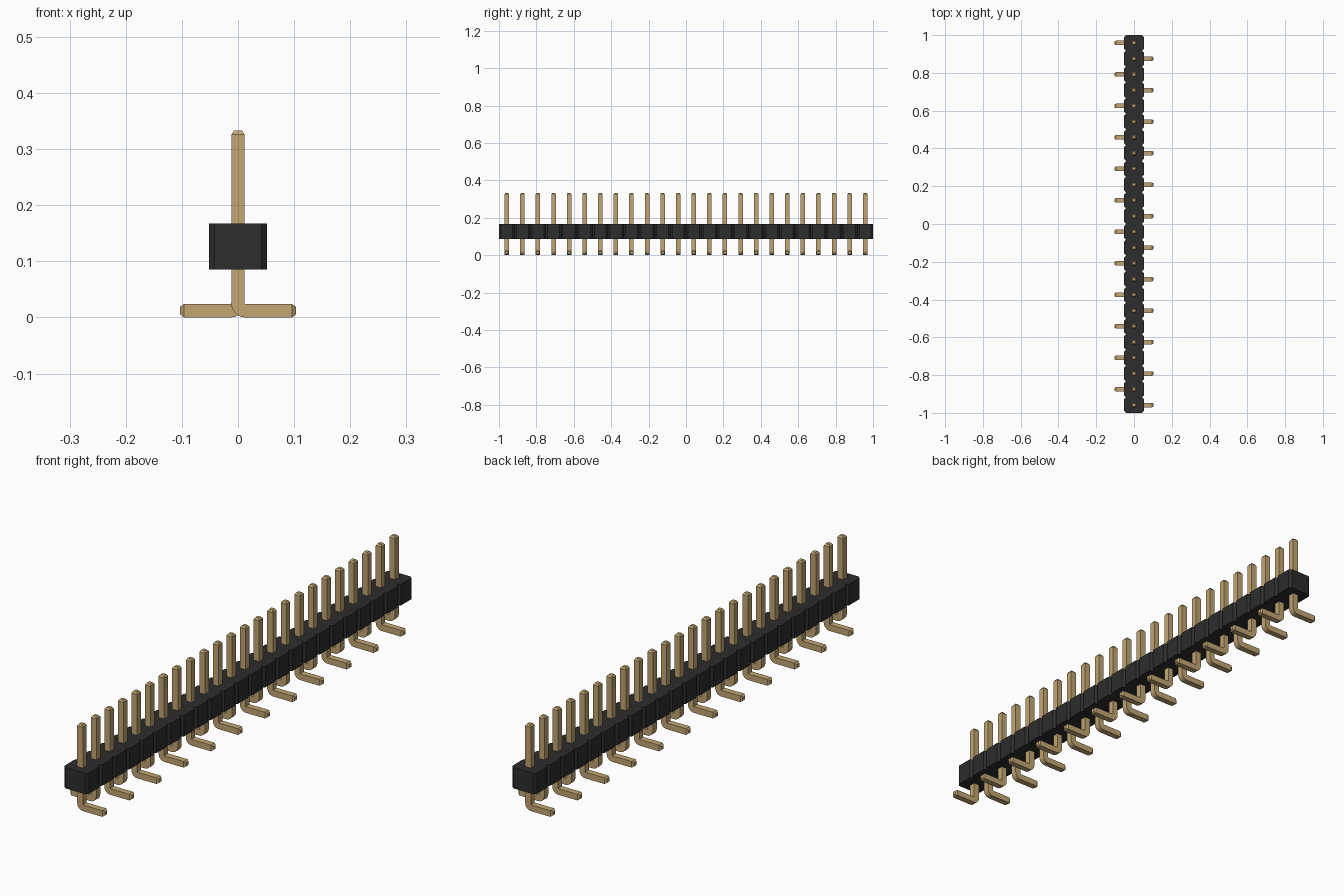
import bpy, bmesh, math
from mathutils import Vector

cube = bpy.data.objects.get("Cube")
if cube:
    bpy.data.objects.remove(cube, do_unlink=True)

COUNT = 24
PITCH = 2 / COUNT
HALF = 0.012            # half thickness of a pin
TOP, REACH = 0.333, 0.103
TIP = 0.007             # length of the tapered ends


def material(name, colour):
    mat = bpy.data.materials.new(name)
    mat.use_nodes = True
    mat.diffuse_color = (*colour, 1)
    bsdf = mat.node_tree.nodes["Principled BSDF"]
    bsdf.inputs["Base Color"].default_value = (*colour, 1)
    bsdf.inputs["Roughness"].default_value = 0.6
    return mat


def add_object(name, mesh):
    obj = bpy.data.objects.new(name, mesh)
    bpy.context.collection.objects.link(obj)
    return obj


def finish(bm, name, mat):
    bmesh.ops.recalc_face_normals(bm, faces=bm.faces)
    mesh = bpy.data.meshes.new(name)
    bm.to_mesh(mesh)
    bm.free()
    mesh.materials.append(mat)
    return mesh


black = material("black plastic", (0.026, 0.026, 0.026))
gold = material("gold metal", (0.54, 0.38, 0.17))

# Housing: one row of chamfered cells, extruded upward
WIDTH, CHAMFER, BASE, HEIGHT = 0.052, 0.010, 0.085, 0.082
side = []
for i in range(COUNT):
    y0 = -1 + i * PITCH
    y1 = y0 + PITCH
    side += [(WIDTH - CHAMFER, y0), (WIDTH, y0 + CHAMFER), (WIDTH, y1 - CHAMFER)]
side.append((WIDTH - CHAMFER, 1))
outline = side + [(-x, y) for x, y in reversed(side)]
bm = bmesh.new()
face = bm.faces.new([bm.verts.new((x, y, BASE)) for x, y in outline])
new = bmesh.ops.extrude_face_region(bm, geom=[face])["geom"]
bmesh.ops.translate(bm, vec=(0, 0, HEIGHT),
                    verts=[v for v in new if isinstance(v, bmesh.types.BMVert)])
add_object("housing", finish(bm, "housing", black))

# Pin: square section swept down, round the bend and out along the foot
radius = HALF + 0.001
sections = [((0, TOP), 0, HALF - 0.005), ((0, TOP - TIP), 0, HALF)]
for k in range(7):
    a = k / 6 * math.pi / 2
    centre = (radius - radius * math.cos(a), HALF + radius - radius * math.sin(a))
    sections.append((centre, a, HALF))
sections += [((REACH - TIP, HALF), math.pi / 2, HALF),
             ((REACH, HALF), math.pi / 2, HALF - 0.005)]

bm = bmesh.new()
rings = []
for (x, z), a, h in sections:
    across = Vector((math.cos(a), 0, math.sin(a)))
    rings.append([bm.verts.new(Vector((x, 0, z)) + across * h * u + Vector((0, h * v, 0)))
                  for u, v in ((-1, -1), (1, -1), (1, 1), (-1, 1))])
for lower, upper in zip(rings, rings[1:]):
    for j in range(4):
        n = (j + 1) % 4
        bm.faces.new((lower[j], lower[n], upper[n], upper[j]))
bm.faces.new(rings[0])
bm.faces.new(rings[-1])
pin_mesh = finish(bm, "pin", gold)

# Row of pins, feet alternating left and right
for i in range(COUNT):
    pin = add_object(f"pin_{i + 1}", pin_mesh)
    pin.location.y = -1 + (i + 0.5) * PITCH
    pin.rotation_euler.z = math.pi * (i % 2)
    if i == 0:
        bpy.ops.object.select_all(action="DESELECT")
        pin.select_set(True)
        bpy.context.view_layer.objects.active = pin
        bpy.ops.object.shade_smooth_by_angle(angle=math.radians(20))
